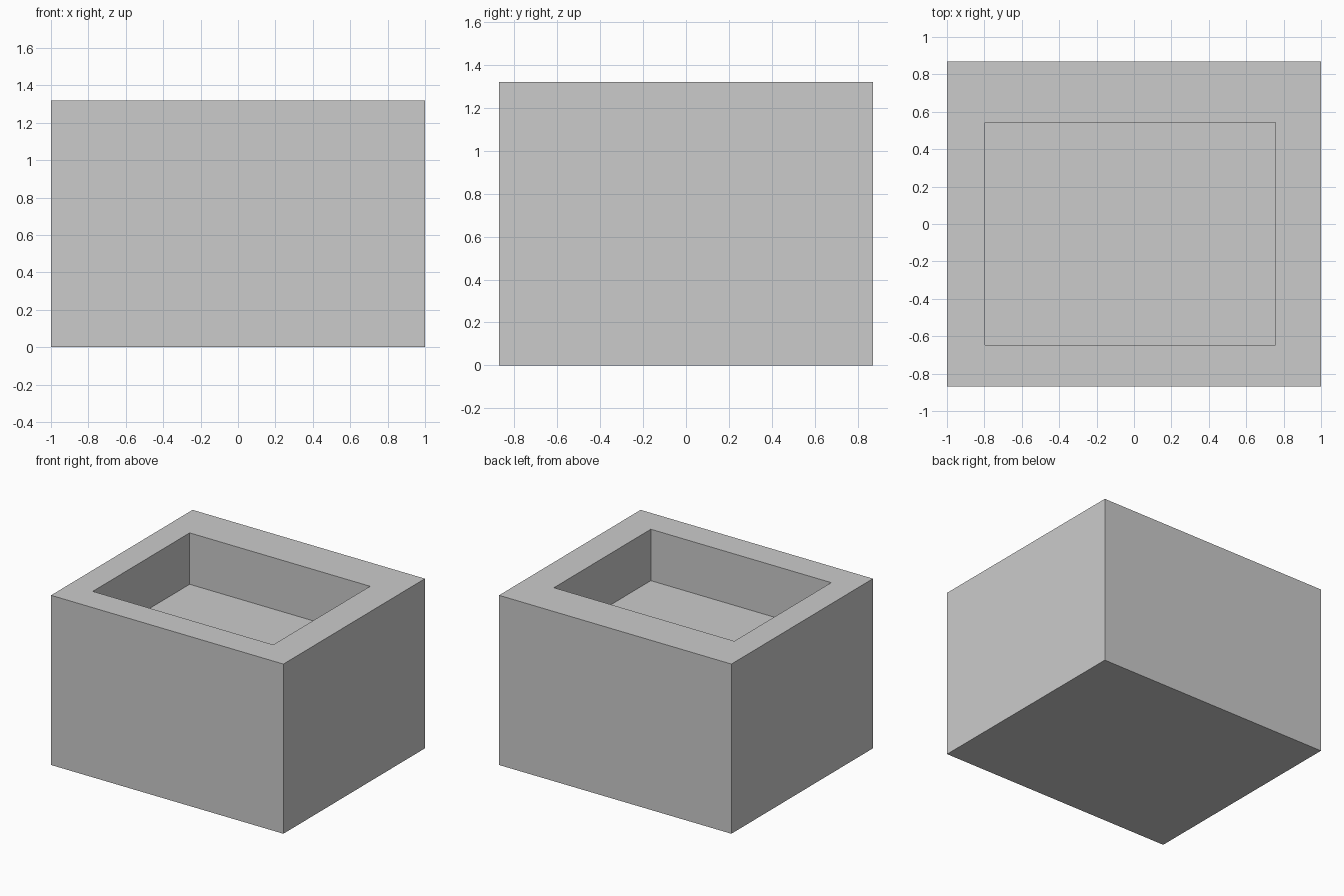
import bpy, bmesh

if "Cube" in bpy.data.objects:
    bpy.data.objects.remove(bpy.data.objects["Cube"])

H, FLOOR = 1.32, 0.92          # overall height, pocket floor height
OUTER = (-1.0, 1.0, -0.87, 0.87)
POCKET = (-0.797, 0.756, -0.647, 0.544)

bm = bmesh.new()


def ring(rect, z):
    x0, x1, y0, y1 = rect
    return [bm.verts.new((x, y, z)) for x, y in ((x0, y0), (x1, y0), (x1, y1), (x0, y1))]


# Rectangular rings: base, outer rim, pocket rim, pocket floor
rings = [ring(OUTER, 0), ring(OUTER, H), ring(POCKET, H), ring(POCKET, FLOOR)]

# Outer walls, top rim and pocket walls
for a, b in zip(rings, rings[1:]):
    for i in range(4):
        j = (i + 1) % 4
        bm.faces.new((a[i], a[j], b[j], b[i]))

# Underside and pocket floor
bm.faces.new(rings[0][::-1])
bm.faces.new(rings[-1])
bmesh.ops.recalc_face_normals(bm, faces=bm.faces)

mesh = bpy.data.meshes.new("block_with_pocket")
bm.to_mesh(mesh)
bm.free()
bpy.context.collection.objects.link(bpy.data.objects.new("block_with_pocket", mesh))
